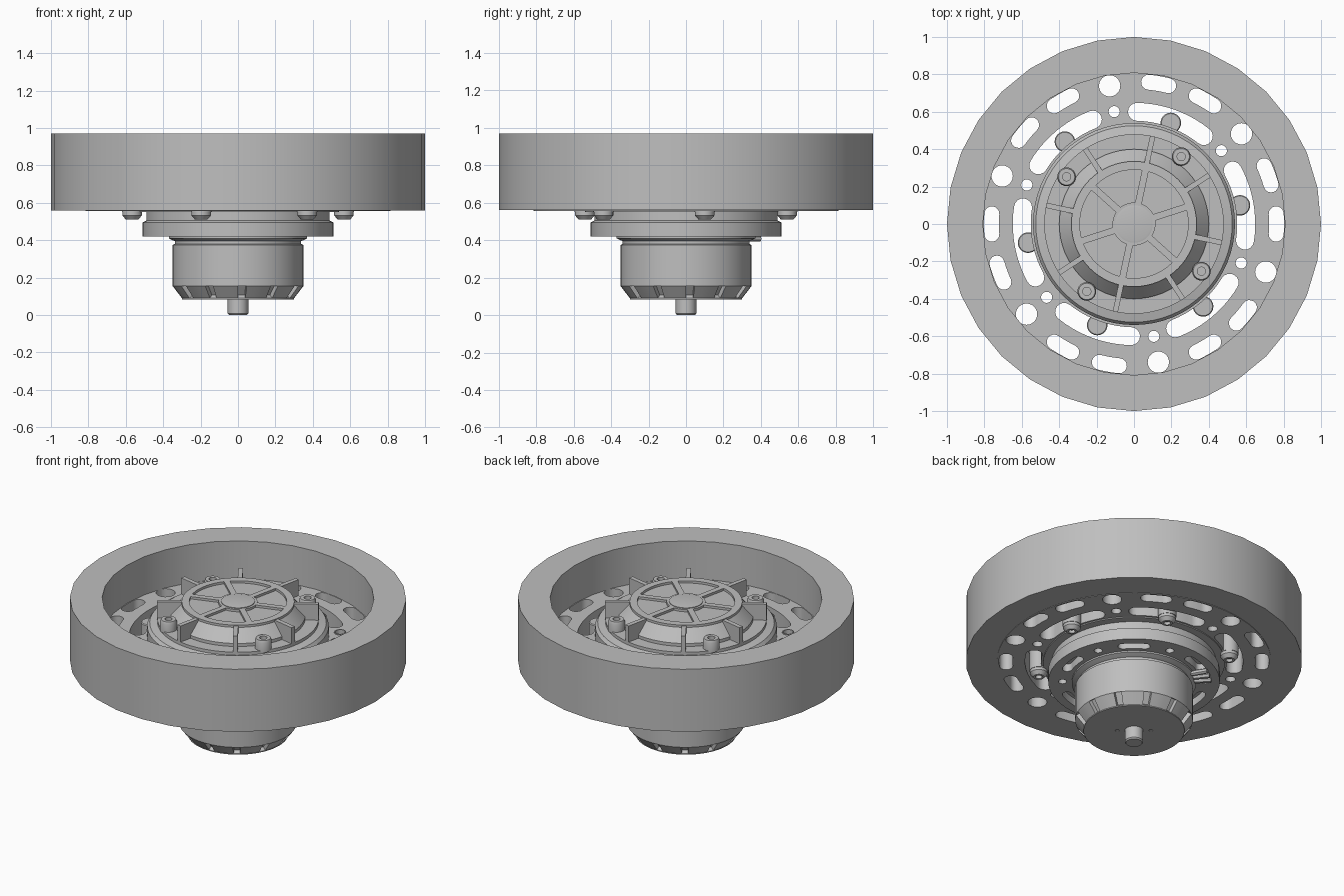
import bpy, bmesh
from math import sin, cos, asin, radians, pi, degrees
from mathutils import Matrix

cube = bpy.data.objects.get("Cube")
if cube:
    bpy.data.objects.remove(cube, do_unlink=True)

SEG = 64
grey = bpy.data.materials.new("machined grey")
grey.use_nodes = True
color = (0.52, 0.52, 0.52, 1)
grey.diffuse_color = color
grey.node_tree.nodes["Principled BSDF"].inputs["Base Color"].default_value = color


def polar(r, a):
    return r * cos(radians(a)), r * sin(radians(a))


def finish(name, bm):
    """Turn a bmesh into a shaded object."""
    bmesh.ops.remove_doubles(bm, verts=bm.verts, dist=0.0002)
    bmesh.ops.recalc_face_normals(bm, faces=bm.faces)
    mesh = bpy.data.meshes.new(name)
    bm.to_mesh(mesh)
    bm.free()
    mesh.materials.clear()
    mesh.materials.append(grey)
    ob = bpy.data.objects.new(name, mesh)
    bpy.context.collection.objects.link(ob)
    bpy.ops.object.select_all(action='DESELECT')
    ob.select_set(True)
    bpy.context.view_layer.objects.active = ob
    bpy.ops.object.shade_smooth_by_angle(angle=radians(30))
    return ob


def lathe_mesh(profile, seg=SEG, x=0, y=0, closed=False):
    """Revolve (radius, height) points about a vertical axis."""
    bm = bmesh.new()
    rings = [[bm.verts.new((x + r * cos(2 * pi * i / seg), y + r * sin(2 * pi * i / seg), z))
              for i in range(seg)] for r, z in profile]
    pairs = list(zip(rings, rings[1:]))
    if closed:
        pairs.append((rings[-1], rings[0]))
    for a, b in pairs:
        for i in range(seg):
            j = (i + 1) % seg
            bm.faces.new((a[i], a[j], b[j], b[i]))
    if not closed:
        bm.faces.new(rings[0])
        bm.faces.new(rings[-1])
    return bm


def lathe(name, profile, **kw):
    return finish(name, lathe_mesh(profile, **kw))


def circle(r, dist=0, angle=0, n=SEG):
    cx, cy = polar(dist, angle)
    return [(cx + r * cos(2 * pi * i / n), cy + r * sin(2 * pi * i / n)) for i in range(n)]


def bent_slot(angle, half, r, w, n=10):
    """Outline of a rounded slot following an arc."""
    pts = [polar(r + w, angle - half + 2 * half * i / n) for i in range(n + 1)]
    for side in (1, -1):
        end = angle + side * half
        cx, cy = polar(r, end)
        for i in range(1, 8):
            dx, dy = polar(w, end + (0 if side > 0 else 180) + 180 * i / 8)
            pts.append((cx + dx, cy + dy))
        if side > 0:
            pts += [polar(r - w, angle + half - 2 * half * i / n) for i in range(n + 1)]
    return pts


def sector(angle, half, r0, r1, gap, n=8):
    """Outline of a pocket between two spokes of constant width."""
    pts = []
    for r, d in ((r1, 1), (r0, -1)):
        h = half - degrees(asin(gap / r))
        pts += [polar(r, angle + d * (-h + 2 * h * i / n)) for i in range(n + 1)]
    return pts


def plate(name, loops, z0, z1):
    """Flat plate: the first loop is the rim, the others are holes."""
    curve = bpy.data.curves.new(name, 'CURVE')
    curve.dimensions = '2D'
    curve.fill_mode = 'BOTH'
    curve.extrude = (z1 - z0) / 2
    for loop in loops:
        s = curve.splines.new('POLY')
        s.points.add(len(loop) - 1)
        for p, (x, y) in zip(s.points, loop):
            p.co = (x, y, 0, 1)
        s.use_cyclic_u = True
    temp = bpy.data.objects.new(name + " outline", curve)
    bpy.context.collection.objects.link(temp)
    bpy.context.view_layer.update()
    mesh = bpy.data.meshes.new_from_object(temp.evaluated_get(bpy.context.evaluated_depsgraph_get()))
    bm = bmesh.new()
    bm.from_mesh(mesh)
    bpy.data.objects.remove(temp, do_unlink=True)
    bpy.data.meshes.remove(mesh)
    bmesh.ops.translate(bm, verts=bm.verts, vec=(0, 0, (z0 + z1) / 2))
    return finish(name, bm)


def radial_box(name, angle, r0, r1, width, z0, z1):
    bm = bmesh.new()
    m = (Matrix.Rotation(radians(angle), 4, 'Z')
         @ Matrix.Translation(((r0 + r1) / 2, 0, (z0 + z1) / 2))
         @ Matrix.Diagonal((r1 - r0, width, z1 - z0, 1)))
    bmesh.ops.create_cube(bm, size=1, matrix=m)
    return finish(name, bm)


# Tyre
lathe("tyre", [(1, 0.56), (1, 0.97), (0.808, 0.97), (0.808, 0.56)], seg=32, closed=True)

# Hub plate with slots, round holes, bolt holes and inner windows
sixths = range(0, 360, 60)
loops = [circle(0.815), circle(0.5)]
for a in sixths:
    loops += [bent_slot(a, 4.1, 0.762, 0.04), bent_slot(a + 20, 4.1, 0.762, 0.04),
              circle(0.057, 0.75, a + 40, 24), circle(0.03, 0.61, a + 40, 16),
              bent_slot(a + 10, 18.5, 0.6, 0.048)]
plate("hub_plate", loops, 0.557, 0.72)
for a in sixths:
    cx, cy = polar(0.61, a + 40)
    lathe("bolt_hole_collar", [(0.036, 0.715), (0.036, 0.726), (0.03, 0.726), (0.03, 0.715)],
          seg=16, x=cx, y=cy, closed=True)

# Gear housing and its stepped cover
lathe("cover", [(0.54, 0.55), (0.54, 0.79), (0.525, 0.81), (0.48, 0.82), (0.48, 0.84),
                (0.40, 0.84), (0.40, 0.86), (0.335, 0.935), (0.32, 0.935)])
loops = [circle(0.335), ] + [sector(a + 48, 30, 0.115, 0.29, 0.018) for a in sixths]
plate("cover_spokes", loops, 0.93, 0.95)
lathe("cover_centre", [(0.10, 0.945), (0.10, 0.954), (0.09, 0.956)])
for i in range(8):
    radial_box("cover_rib", 33 + 45 * i, 0.31, 0.48, 0.028, 0.83, 0.945)

# Cover screws on their bosses
for a in range(55, 415, 90):
    cx, cy = polar(0.44, a)
    lathe("cover_boss", [(0.05, 0.83), (0.05, 0.89), (0.044, 0.905), (0.022, 0.905), (0.022, 0.885)],
          seg=24, x=cx, y=cy)

# Housing ears with button-head bolts beneath
for a in sixths:
    cx, cy = polar(0.575, a + 10)
    lathe("housing_ear", [(0.055, 0.55), (0.055, 0.70), (0.05, 0.705)], seg=24, x=cx, y=cy)
    lathe("ear_bolt", [(0.02, 0.53), (0.02, 0.51), (0.033, 0.51), (0.052, 0.532), (0.052, 0.55)],
          seg=24, x=cx, y=cy)

# Motor mount disc with slots and round holes underneath
loops = [circle(0.51)]
for a in sixths:
    loops += [bent_slot(a + 50, 9, 0.425, 0.03), circle(0.025, 0.425, a + 20, 16)]
plate("mount_disc", loops, 0.42, 0.47)
lathe("mount_flange", [(0.51, 0.47), (0.51, 0.495), (0.49, 0.505), (0.49, 0.56)])

# Motor bell with notches cut into its chamfer
bm = lathe_mesh([(0.30, 0.09), (0.35, 0.155), (0.35, 0.375), (0.338, 0.38), (0.338, 0.395),
                 (0.35, 0.4), (0.37, 0.41), (0.37, 0.43)], seg=48)
bmesh.ops.recalc_face_normals(bm, faces=bm.faces)
bm.faces.ensure_lookup_table()
chamfer = [bm.faces[i] for i in range(0, 48, 4)]
bmesh.ops.inset_individual(bm, faces=chamfer, thickness=0.003, depth=-0.025)
finish("motor_bell", bm)
plate("bell_end", [circle(0.30, n=48)] + [circle(0.012, 0.1, a, 12) for a in (140, 320)], 0.084, 0.09)
lathe("motor_shaft", [(0.048, 0), (0.055, 0.008), (0.055, 0.095)], seg=32)

# Cable terminals on the mount
for a in (121, 128, 135):
    bm = bmesh.new()
    m = (Matrix.Rotation(radians(a), 4, 'Z') @ Matrix.Translation((0.41, 0, 0.408))
         @ Matrix.Rotation(pi / 2, 4, 'Y'))
    bmesh.ops.create_cone(bm, cap_ends=True, segments=12, radius1=0.016, radius2=0.016,
                          depth=0.1, matrix=m)
    finish("cable_terminal", bm)
